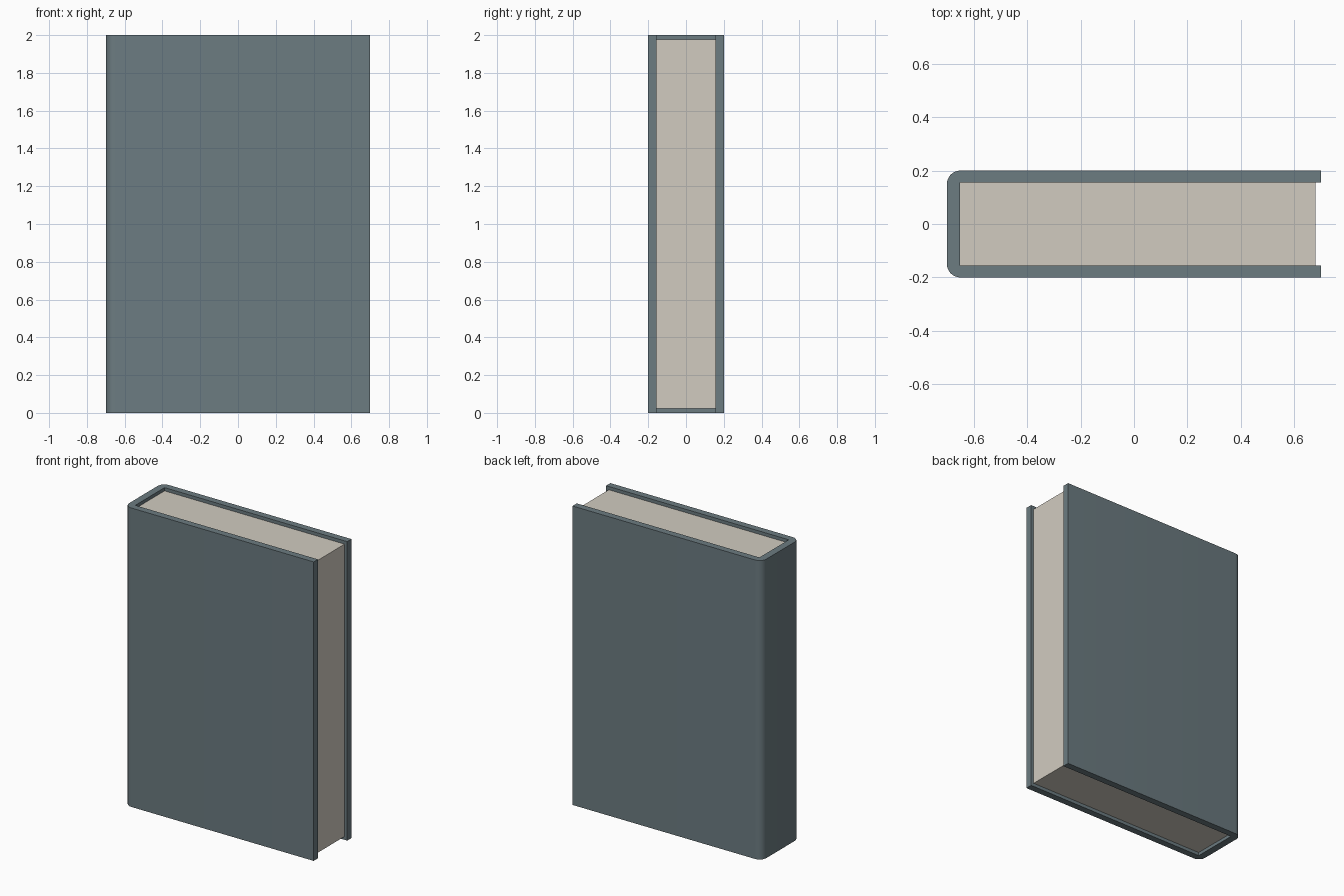
import bpy
import bmesh
from math import sin, cos, pi

if "Cube" in bpy.data.objects:
    bpy.data.objects.remove(bpy.data.objects["Cube"])


def material(name, color):
    m = bpy.data.materials.new(name)
    m.diffuse_color = color
    m.use_nodes = True
    m.node_tree.nodes["Principled BSDF"].inputs["Base Color"].default_value = m.diffuse_color
    return m


def extrude_profile(name, points, z0, z1, mat):
    bm = bmesh.new()
    face = bm.faces.new([bm.verts.new((x, y, z0)) for x, y in points])
    top = bmesh.ops.extrude_face_region(bm, geom=[face])["geom"]
    verts = [g for g in top if isinstance(g, bmesh.types.BMVert)]
    bmesh.ops.translate(bm, verts=verts, vec=(0, 0, z1 - z0))
    bmesh.ops.recalc_face_normals(bm, faces=bm.faces[:])
    mesh = bpy.data.meshes.new(name)
    bm.to_mesh(mesh)
    bm.free()
    mesh.materials.append(mat)
    obj = bpy.data.objects.new(name, mesh)
    bpy.context.collection.objects.link(obj)
    return obj


HALF_W, HALF_D, HEIGHT = 0.70, 0.20, 2.0
INNER_Y, SPINE_X, RADIUS, STEPS = 0.155, -0.652, 0.05, 8

# Cover: U-shaped profile with rounded outer spine corners
arc = [(-HALF_W + RADIUS - RADIUS * sin(a), HALF_D - RADIUS + RADIUS * cos(a))
       for a in (i * pi / 2 / STEPS for i in range(STEPS + 1))]
half = [(SPINE_X, INNER_Y), (HALF_W, INNER_Y), (HALF_W, HALF_D)] + arc
profile = half + [(x, -y) for x, y in reversed(half)]
cover = extrude_profile("cover", profile, 0, HEIGHT,
                        material("cover_slate", (0.15, 0.20, 0.22, 1)))

# Page block, set back from the cover edges
extrude_profile("pages",
                [(SPINE_X, -INNER_Y), (0.68, -INNER_Y), (0.68, INNER_Y), (SPINE_X, INNER_Y)],
                0.022, HEIGHT - 0.022,
                material("paper_cream", (0.64, 0.60, 0.53, 1)))

# Smooth the rounded spine, keep other edges sharp
bpy.context.view_layer.objects.active = cover
cover.select_set(True)
bpy.ops.object.shade_smooth_by_angle()
